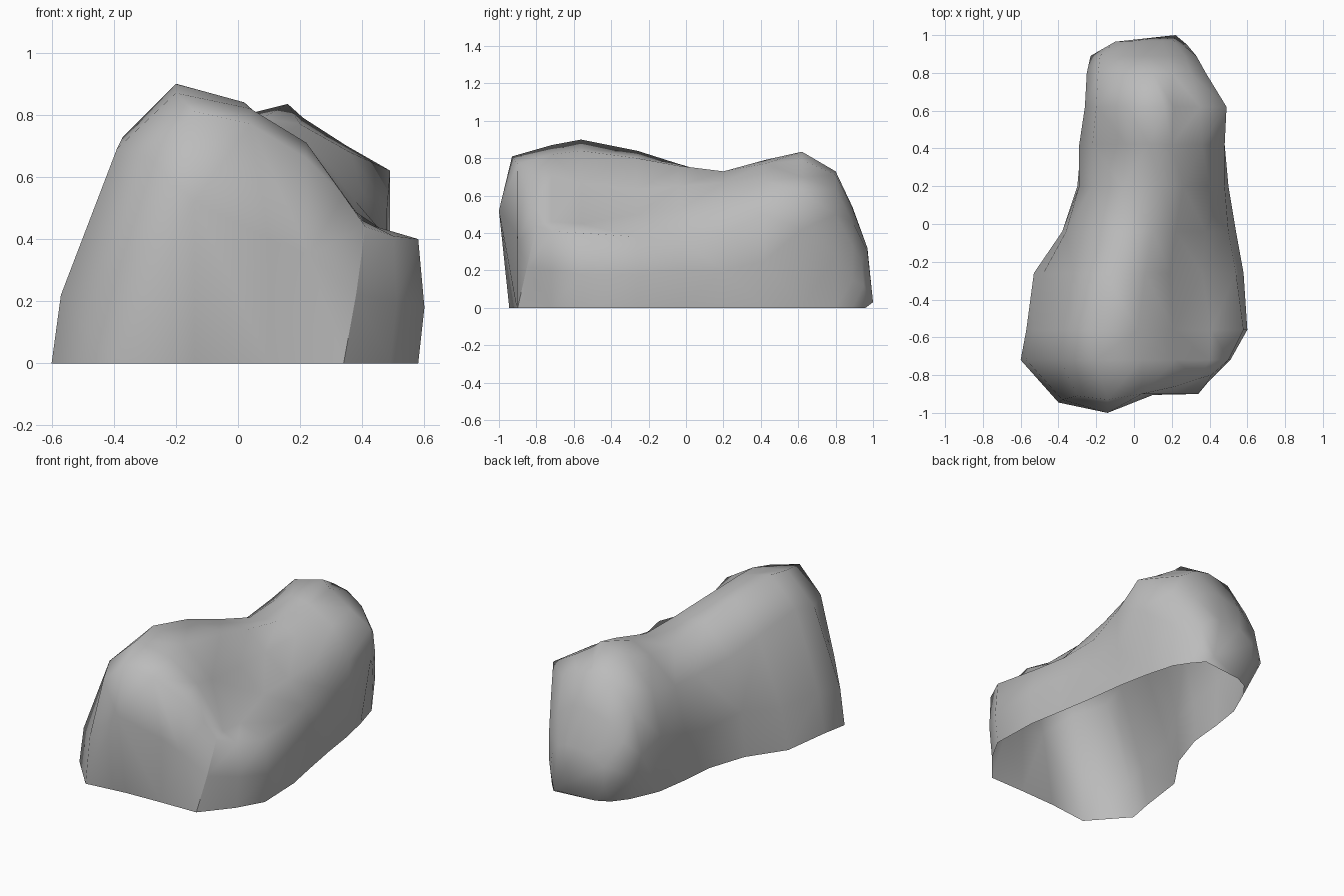
import bpy
import bmesh

# Remove the default cube only
default_cube = bpy.data.objects.get("Cube")
if default_cube:
    bpy.data.objects.remove(default_cube, do_unlink=True)


def make_material(name, colour):
    material = bpy.data.materials.new(name)
    material.use_nodes = True
    material.diffuse_color = colour
    shader = material.node_tree.nodes["Principled BSDF"]
    shader.inputs["Base Color"].default_value = colour
    shader.inputs["Roughness"].default_value = 0.9
    return material


# Leaning rims of the two ends, over the top from -x to +x
FRONT_RIM = [
    (-.4, -.945, 0), (-.38, -.93, .3), (-.3, -.91, .67), (-.14, -.93, .81), (.04, -.9, .77),
    (.22, -.86, .66), (.34, -.82, .54), (.41, -.8, .44), (.38, -.85, .22), (.34, -.9, 0),
]
REAR_RIM = [
    (-.02, .93, 0), (-.1, .96, .12), (-.1, .965, .25), (0, .97, .31), (.08, .97, .32),
    (.15, .97, .32), (.21, .97, .3), (.27, .94, .25), (.28, .95, .12), (.25, .96, 0),
]

# Cross-sections from front to back: y, ground x on both sides,
# then (x, z) points over the top from -x to +x.
# The front hump has a low ledge on its +x side
FRONT_HUMP = [
    (-.72, -.6, .49, (-.57, .22), (-.39, .69), (-.2, .87), (.04, .82), (.22, .71), (.4, .46), (.5, .41), (.51, .2)),
    (-.56, -.57, .58, (-.53, .25), (-.37, .73), (-.2, .9), (.02, .84), (.21, .67), (.41, .45), (.58, .4), (.6, .18)),
    (-.26, -.53, .57, (-.48, .25), (-.32, .66), (-.16, .84), (.06, .8), (.19, .63), (.36, .5), (.54, .38), (.58, .18)),
    (-.04, -.38, .53, (-.36, .28), (-.28, .6), (-.1, .77), (.1, .76), (.22, .65), (.38, .52), (.5, .38), (.54, .2)),
]

# The rear knob overhangs the ground on both sides
REAR_KNOB = [
    (.2, -.3, .49, (-.29, .25), (-.22, .57), (-.06, .7), (.14, .73), (.26, .67), (.4, .55), (.48, .4), (.5, .2)),
    (.42, -.28, .46, (-.29, .3), (-.22, .58), (-.04, .73), (.08, .79), (.2, .77), (.36, .68), (.48, .5), (.48, .25)),
    (.62, -.25, .42, (-.26, .35), (-.2, .62), (-.04, .785), (.16, .835), (.21, .79), (.35, .7), (.49, .62), (.49, .42)),
    (.8, -.17, .37, (-.25, .3), (-.19, .56), (-.05, .7), (.1, .73), (.2, .71), (.3, .64), (.38, .5), (.38, .28)),
    (.89, -.1, .31, (-.23, .2), (-.18, .4), (-.06, .5), (.08, .54), (.18, .53), (.27, .46), (.33, .33), (.33, .15)),
]


def section_points(section):
    y, low_x, high_x, *arch = section
    outline = [(low_x, 0), *arch, (high_x, 0)]
    return [(x, y, z) for x, z in outline]


def add_fan(mesh, ring, tip):
    """Close a loop of vertices with a fan around a bulging tip."""
    centre = mesh.verts.new(tip)
    for first, second in zip(ring, ring[1:] + ring[:1]):
        mesh.faces.new((first, second, centre))


# Boulder shell, open underneath
shell = bmesh.new()
outlines = [FRONT_RIM]
outlines += [section_points(section) for section in FRONT_HUMP + REAR_KNOB]
outlines.append(REAR_RIM)

rings = [[shell.verts.new(point) for point in outline] for outline in outlines]
for ring, following in zip(rings, rings[1:]):
    for index in range(len(ring) - 1):
        shell.faces.new((ring[index], following[index],
                         following[index + 1], ring[index + 1]))

# Front face: a bulging side and a flatter side that meet in a shallow groove
front = rings[0]
groove = [shell.verts.new((.1, -.905, z)) for z in (.4, 0)]
foot = shell.verts.new((-.14, -.915, 0))
add_fan(shell, front[:5] + groove + [foot], (-.14, -1, .52))
add_fan(shell, front[4:] + groove[::-1], (.23, -.9, .35))

# Rear face
add_fan(shell, rings[-1][::-1], (.22, 1, .03))

bmesh.ops.recalc_face_normals(shell, faces=shell.faces)
for face in shell.faces:
    face.smooth = True

# Hard corner where the front face meets the ledge
corner = front[-3:]
for lower, upper in zip(corner, corner[1:]):
    shell.edges.get((lower, upper)).smooth = False

bmesh.ops.triangulate(shell, faces=shell.faces, quad_method='SHORT_EDGE')

boulder_mesh = bpy.data.meshes.new("boulder")
shell.to_mesh(boulder_mesh)
shell.free()
boulder_mesh.materials.append(make_material("stone grey", (.5, .5, .5, 1)))
boulder = bpy.data.objects.new("boulder", boulder_mesh)
bpy.context.collection.objects.link(boulder)
